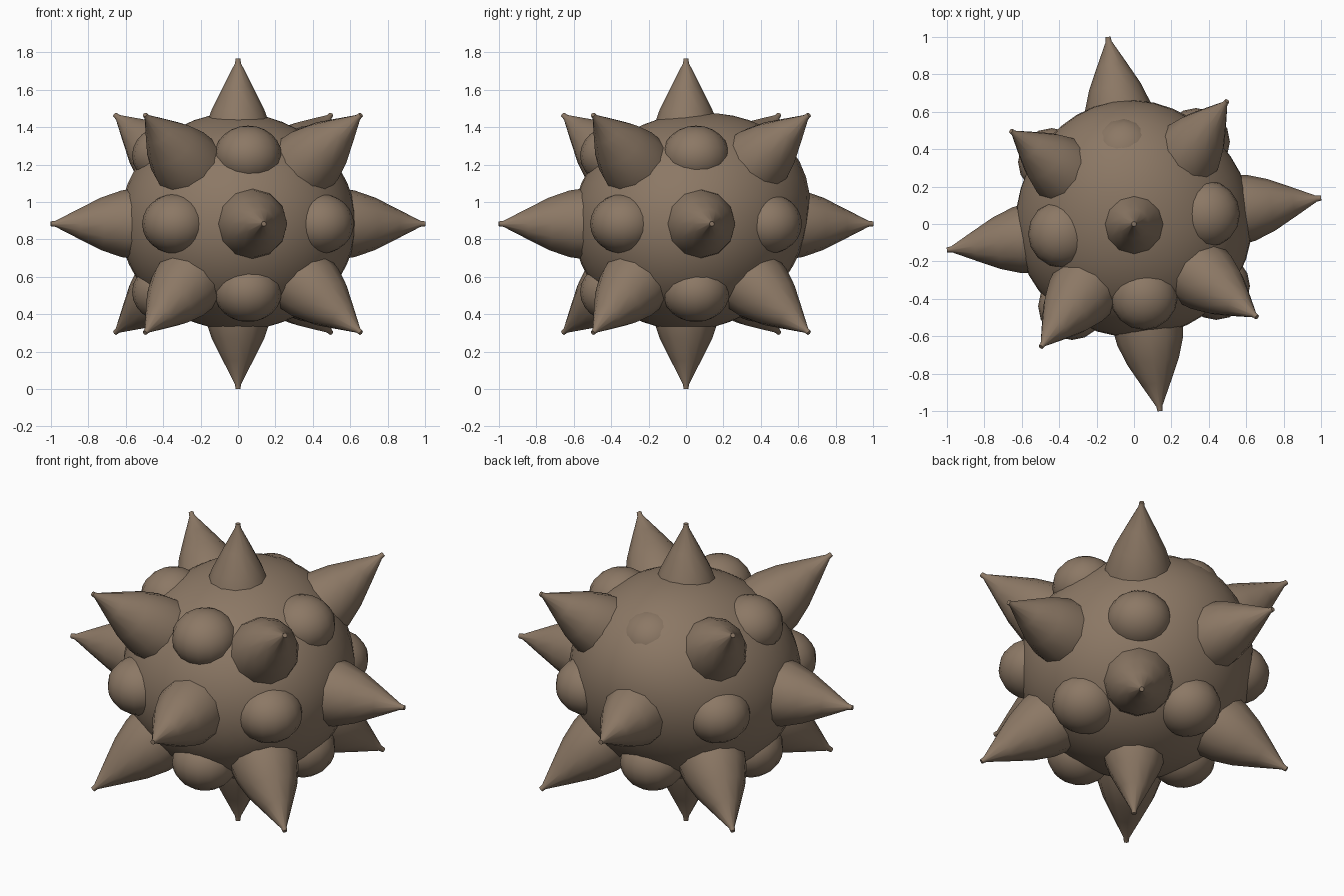
import bpy, bmesh, math
from mathutils import Vector, Matrix

if "Cube" in bpy.data.objects:
    bpy.data.objects.remove(bpy.data.objects["Cube"])

brown = bpy.data.materials.new("earthy_brown")
brown.diffuse_color = (0.262, 0.188, 0.130, 1)
brown.use_nodes = True
brown.node_tree.nodes["Principled BSDF"].inputs["Base Color"].default_value = brown.diffuse_color
CENTRE = Vector((0, 0, 0.883))
TURN = Matrix.Rotation(math.radians(7.9), 3, 'Z')


def finish(bm, name, angle):
    bmesh.ops.recalc_face_normals(bm, faces=bm.faces)
    me = bpy.data.meshes.new(name)
    bm.to_mesh(me)
    bm.free()
    me.materials.append(brown)
    ob = bpy.data.objects.new(name, me)
    bpy.context.collection.objects.link(ob)
    bpy.ops.object.select_all(action='DESELECT')
    ob.select_set(True)
    bpy.context.view_layer.objects.active = ob
    bpy.ops.object.shade_smooth_by_angle(angle=math.radians(angle))
    return ob


# Body: slightly flattened ball, swollen at the upper back
bm = bmesh.new()
bmesh.ops.create_uvsphere(bm, u_segments=40, v_segments=24, radius=1)
swell = Vector((-0.1, 0.8, 0.58)).normalized()
for v in bm.verts:
    d = v.co.normalized()
    grow = 0.10 * math.exp(-(d.angle(swell) / 0.75) ** 2)
    v.co = Vector((d.x * 0.63, d.y * 0.605, d.z * 0.568)) + d * grow + CENTRE
finish(bm, "body", 60)

# Spike profile: distance back from the tip, radius
PROFILE = [(0, 0.013), (0.025, 0.016), (0.15, 0.08), (0.27, 0.14),
           (0.38, 0.178), (0.5, 0.195), (0.6, 0.195)]
SIDES = 12


def spike(name, direction, reach):
    d = (TURN @ Vector(direction)).normalized()
    rot = d.to_track_quat('Z', 'Y')
    bm = bmesh.new()
    rings = []
    for back, r in PROFILE:
        rings.append([bm.verts.new(CENTRE + rot @ Vector((
            r * math.cos(2 * math.pi * i / SIDES),
            r * math.sin(2 * math.pi * i / SIDES), reach - back)))
            for i in range(SIDES)])
    for a, b in zip(rings, rings[1:]):
        for i in range(SIDES):
            j = (i + 1) % SIDES
            bm.faces.new((a[i], a[j], b[j], b[i]))
    bm.faces.new(rings[0])
    bm.faces.new(rings[-1])
    finish(bm, name, 40)


def bump(name, direction):
    pos = TURN @ Vector(direction)
    bm = bmesh.new()
    bmesh.ops.create_uvsphere(bm, u_segments=16, v_segments=12, radius=1)
    for v in bm.verts:
        v.co = Vector((v.co.x * 0.18, v.co.y * 0.18, v.co.z * 0.16)) + pos + CENTRE
    finish(bm, name, 60)


# Spikes on the six axes and eight corners, bumps on the twelve edges
steps = (-1, 0, 1)
for x in steps:
    for y in steps:
        for z in steps:
            kind = abs(x) + abs(y) + abs(z)
            if kind == 1:
                spike("axis_spike", (x, y, z), 0.883 if z else 1.01)
            elif kind == 3:
                spike("corner_spike", (x, y, z), 1.01)
            elif kind == 2:
                bump("bump", (x * 0.39, y * 0.39, z * 0.365))
